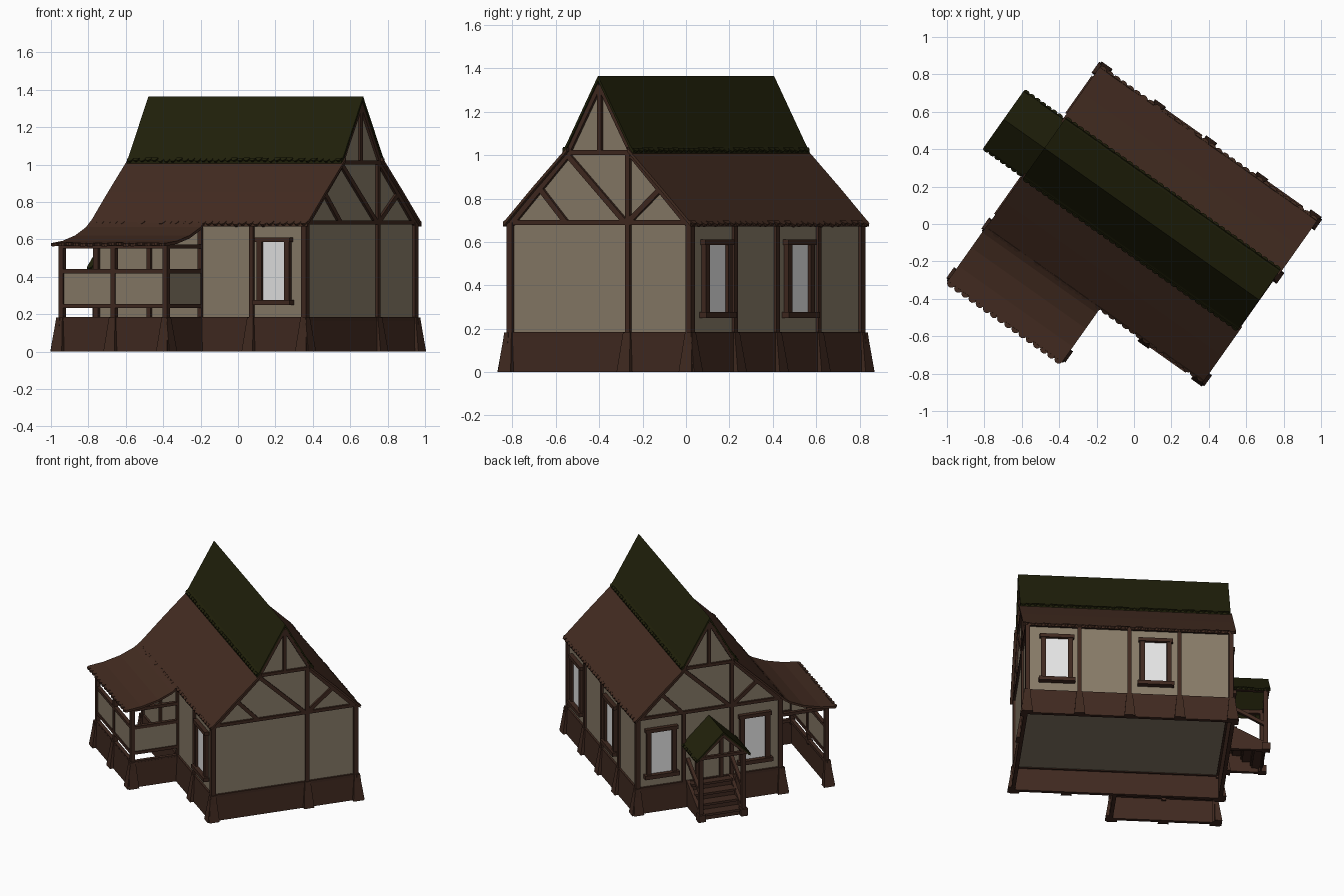
import bpy, bmesh, math, random
from mathutils import Vector, Matrix

if "Cube" in bpy.data.objects:
    bpy.data.objects.remove(bpy.data.objects["Cube"])

random.seed(3)
# House is built in local axes (x = ridge direction, y = across) and turned into place
PLACE = Matrix.Translation((0.095, 0, 0)) @ Matrix.Rotation(math.radians(-35.26), 4, 'Z')
Z = Vector((0, 0, 1))

def material(name, rgb):
    m = bpy.data.materials.new(name)
    m.diffuse_color = (*rgb, 1)
    m.use_nodes = True
    m.node_tree.nodes["Principled BSDF"].inputs["Base Color"].default_value = m.diffuse_color
    return m

WOOD = material("brown timber", (0.050, 0.022, 0.014))
TILE = material("brown roof tile", (0.057, 0.025, 0.015))
DARK = material("dark seam", (0.025, 0.012, 0.008))
GREEN = material("mossy green roof", (0.0145, 0.0145, 0.003))
WALL = material("tan plaster", (0.245, 0.198, 0.137))
GLASS = material("pale window", (0.78, 0.78, 0.78))

class Part:
    """Collects simple solids into one named object."""
    def __init__(self, name, mat):
        self.name, self.mat, self.bm = name, mat, bmesh.new()

    def poly(self, pts):
        self.bm.faces.new([self.bm.verts.new(p) for p in pts])

    def loft(self, a, b):
        """Closed solid between two matching outlines."""
        va = [self.bm.verts.new(p) for p in a]
        vb = [self.bm.verts.new(p) for p in b]
        n = len(va)
        self.bm.faces.new(va)
        self.bm.faces.new(vb[::-1])
        for i in range(n):
            self.bm.faces.new((va[i], vb[i], vb[(i + 1) % n], va[(i + 1) % n]))

    def prism(self, profile, x0, x1):
        self.loft([(x0, y, z) for y, z in profile], [(x1, y, z) for y, z in profile])

    def box(self, lo, hi):
        self.prism([(lo[1], lo[2]), (hi[1], lo[2]), (hi[1], hi[2]), (lo[1], hi[2])], lo[0], hi[0])

    def beam(self, p, q, w=0.03, d=0.04, n=(1, 0, 0)):
        p, q, n = Vector(p), Vector(q), Vector(n)
        s = (q - p).normalized().cross(n).normalized() * w / 2
        n = n * d / 2
        ring = (s + n, n - s, -s - n, s - n)
        self.loft([p + r for r in ring], [q + r for r in ring])

    def slab(self, line, x0, x1, t=0.016):
        self.prism(line + [(y, z - t) for y, z in reversed(line)], x0, x1)

    def scallops(self, y, z, dy, dz, x0, x1, r):
        """Row of rounded tile ends along an eave."""
        down = Vector((0, dy, dz)).normalized()
        up = Vector((0, -down.z, down.y))
        up = up if up.z > 0 else -up
        n = round((x1 - x0) / (2 * r))
        for i in range(n):
            c = Vector((x0 + (i + 0.5) * (x1 - x0) / n, y, z + random.uniform(-.003, .003)))
            arc = [c + Vector((math.cos(a) * r, 0, 0)) + down * math.sin(a) * r
                   for a in [math.pi * k / 5 for k in range(6)]]
            self.loft([p + up * 0.004 for p in arc], [p - up * 0.012 for p in arc])

    def done(self):
        bmesh.ops.recalc_face_normals(self.bm, faces=self.bm.faces)
        me = bpy.data.meshes.new(self.name)
        self.bm.to_mesh(me)
        self.bm.free()
        me.transform(PLACE)
        me.materials.append(self.mat)
        bpy.context.collection.objects.link(bpy.data.objects.new(self.name, me))

HX, HY, SILL, EAVE = 0.68, 0.505, 0.175, 0.69    # house half sizes and heights
PY = -0.83                                       # outer line of the veranda

# Plaster walls with a floor closing the underside
walls = Part("plaster_walls", WALL)
body = [(-HY, .17), (HY, .17), (HY, .70), (.18, 1.01), (0, 1.34), (-.18, 1.01), (-HY, .70)]
walls.prism(body, -HX, HX)
walls.done()

# Flared plinth boards around house and veranda (veranda is open at its far end)
skirt = Part("plinth_boards", WOOD)
def skirt_run(edges):
    for (ax, ay), (bx, by) in edges:
        def out(x, y, d):
            return (x + d * (1 if x > -.1 else -1), y + d * (1 if y > 0 else -1))
        a0, b0, a1, b1 = out(ax, ay, .026), out(bx, by, .026), out(ax, ay, .014), out(bx, by, .014)
        skirt.loft([(*a0, 0), (*b0, 0), (*b1, SILL), (*a1, SILL)],
                   [(ax, ay, 0), (bx, by, 0), (bx, by, SILL), (ax, ay, SILL)])
corners = [(-HX, -HY), (HX, -HY), (HX, HY), (-HX, HY)]
skirt_run([(corners[i], corners[(i + 1) % 4]) for i in range(4)])
skirt_run([((-HX, PY), (0, PY)), ((0, PY), (0, -HY))])
skirt.done()

# Wedge feet under each post
feet = Part("plinth_feet", WOOD)
def foot(x, y, nx, ny):
    n, p = Vector((nx, ny, 0)), Vector((x, y, 0))
    t = n.cross(Z)
    def ring(z, w, d):
        return [p + Z * z + t * a * w + n * b for a, b in ((-1, 0), (1, 0), (1, d), (-1, d))]
    feet.loft(ring(0, .036, .05), ring(SILL + .008, .02, .021))
for x in (-.335, 0, .335):
    foot(x, HY, 0, 1)
for s in (-1, 1):
    foot(s * HX, s * .16, s, 0)
    for t in (-1, 1):
        foot(s * (HX + .005), t * HY, 0, t)
        foot(s * HX, t * (HY + .005), s, 0)
foot(.335, -HY, 0, -1)
for x in (-HX - .005, -.34, .005):
    foot(x, PY, 0, -1)
foot(-HX, PY - .005, -1, 0)
foot(0, PY - .005, 1, 0)
feet.done()

# Timber frame
frame = Part("timber_frame", WOOD)
for s in (-1, 1):
    gx = s * HX
    for y in (-HY, HY):
        frame.box((gx - .016, y - .016, .15), (gx + .016, y + .016, .69))
    def g(y0, z0, y1, z1, w=.026):
        frame.beam((gx, s * y0, z0), (gx, s * y1, z1), w, .03)
    g(-HY, SILL, HY, SILL, .02)
    g(-HY, EAVE, HY, EAVE, .022)
    g(-.18, 1.012, .18, 1.012, .022)
    g(.16, SILL, .16, 1.01)
    g(0, 1.015, 0, 1.32, .022)
    g(-.18, 1.0, .145, .69)
    g(-.35, .86, -.19, .69)
    g(.16, .69, .35, .85)
    for t in (-1, 1):
        g(t * (HY - .01), .685, t * .18, 1.0)
        g(t * .178, 1.012, 0, 1.322, .022)
    for z in (SILL, EAVE - .005):
        frame.beam((-HX, s * HY, z), (HX, s * HY, z), .02, .028, (0, 1, 0))
    for x in (-.335, 0, .335):
        frame.beam((x, s * HY, SILL), (x, s * HY, EAVE), .026, .03, (0, 1, 0))
frame.beam((-HX, .18, SILL), (-HX, .18, EAVE), .026, .03)
frame.done()

# Windows: pale panes and timber surrounds
panes, surround = Part("window_panes", GLASS), Part("window_frames", WOOD)
for x, y, nx, ny in ((.485, -HY, 0, -1), (.485, HY, 0, 1), (-.175, HY, 0, 1),
                     (-HX, .34, -1, 0), (-HX, -.32, -1, 0)):
    n, p = Vector((nx, ny, 0)), Vector((x, y, 0))
    t = n.cross(Z)
    panes.beam(p + n * .004 + Z * .27, p + n * .004 + Z * .60, .16, .008, n)
    for s in (-1, 1):
        surround.beam(p + t * s * .09 + Z * .27, p + t * s * .09 + Z * .61, .032, .05, n)
    surround.beam(p + t * -.122 + Z * .263, p + t * .122 + Z * .263, .028, .08, n)
    surround.beam(p + t * -.115 + Z * .598, p + t * .115 + Z * .598, .026, .06, n)
panes.done()
surround.done()

# Main roof: brown lower slopes, steep green cap, scalloped eaves, seams
lower, cap, seams = Part("lower_roof", TILE), Part("green_roof_cap", GREEN), Part("roof_seams", DARK)
cap.slab([(-.2, 1.022), (-.182, 1.045), (0, 1.365), (.182, 1.045), (.2, 1.022)], -.703, .703, .022)
for s in (-1, 1):
    lower.slab([(s * .17, 1.035), (s * .36, .855), (s * .53, .688)], -.712, .712, .018)
    lower.scallops(s * .522, .693, s, -.95, -.712, .712, .022)
    cap.scallops(s * .193, 1.032, s, -1.2, -.703, .703, .02)
    for i in range(6):
        x = -.6 + i * .23 + random.uniform(-.05, .05)
        a = random.uniform(.21, .3)
        seams.beam((x, s * a, 1.204 - a * .973 - .010), (x, s * .52, .695), .004, .006)
lower.done()
cap.done()
seams.done()

# Veranda roof: concave sweep
vroof = Part("veranda_roof", TILE)
vroof.slab([(-.50, .712), (-.56, .666), (-.66, .622), (-.78, .592), (-.885, .58)], -.715, .035)
vroof.scallops(-.878, .579, -1, -.12, -.715, .035, .023)
vroof.done()

# Veranda posts, rails and plaster panels
ver, pan = Part("veranda_posts_and_rails", WOOD), Part("veranda_panels", WALL)
for x in (-HX, -.34, 0):
    ver.beam((x, PY, .0 if x < -.5 else .15), (x, PY, .58), .028, .028)
runs = [((-HX, PY), (0, PY), (0, 1, 0)), ((0, PY), (0, -HY), (1, 0, 0))]
for a, b, n in runs:
    for z in (SILL, .245, .43, .562):
        ver.beam((*a, z), (*b, z), .022, .026, n)
    pan.beam((*a, .335), (*b, .335), .18, .012, n)
ver.beam((-HX, PY, .562), (-HX, -HY, .562), .022, .026)
ver.done()
pan.done()

# Door canopy on the far gable
can, hood = Part("door_canopy_frame", WOOD), Part("door_canopy_roof", GREEN)
hood.slab([(-.19, .455), (0, .64), (.19, .455)], -.97, -.66, .016)
for s in (-1, 1):
    hood.scallops(s * .184, .46, s, -1, -.97, -.68, .018)
    y = s * .15
    can.beam((-.94, y, 0), (-.94, y, .48), .028, .028)
    can.box((-.97, y - .025, 0), (-.915, y + .025, .05))
    can.beam((-.95, y, .465), (-.67, y, .465), .024, .024, (0, 1, 0))
    can.beam((-.94, y, .20), (-.68, y, .34), .024, .024, (0, 1, 0))
    can.beam((-.955, s * .17, .455), (-.955, 0, .612), .02, .02)
    can.beam((-HX, s * .085, SILL), (-HX, s * .085, .50), .024, .035)
    # sloping stair side board
    can.loft([(x, y - .012, z) for x, z in ((-.94, 0), (-.69, 0), (-.69, .19), (-.94, .06))],
             [(x, y + .012, z) for x, z in ((-.94, 0), (-.69, 0), (-.69, .19), (-.94, .06))])
can.beam((-HX, -.09, .50), (-HX, .09, .50), .024, .035)
can.beam((-.955, -.15, .465), (-.955, .15, .465), .022, .022)
can.done()
hood.done()

# Entrance steps
steps = Part("entrance_steps", WOOD)
for i in range(4):
    x, top = -.945 + i * .065, .045 * (i + 1)
    steps.box((x, -.145, top - .016), (x + .075, .145, top))
    steps.box((x + .01, -.14, max(top - .045, 0)), (x + .02, .14, top - .016))
steps.done()
